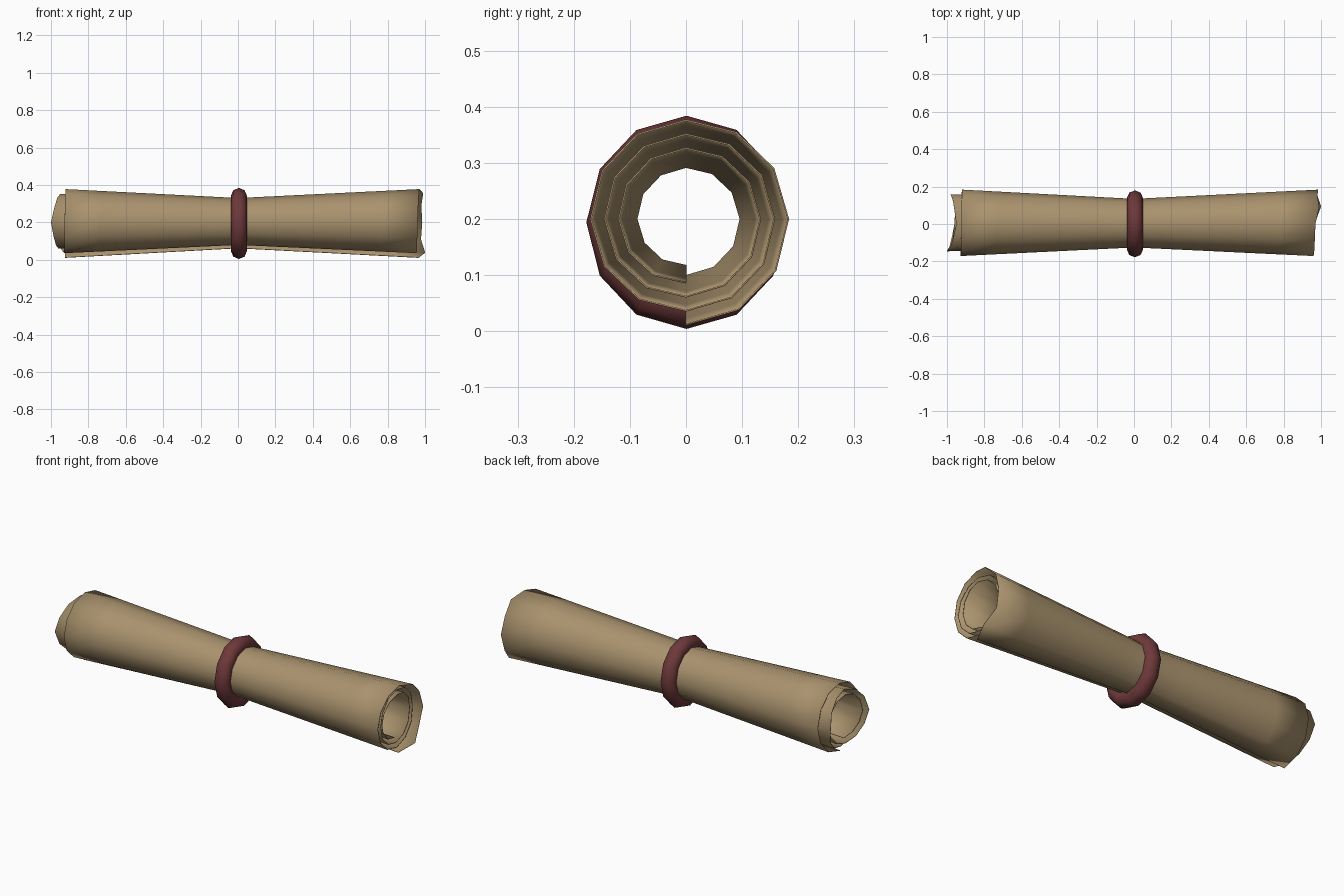
import bpy, bmesh, math

if "Cube" in bpy.data.objects:
    bpy.data.objects.remove(bpy.data.objects["Cube"])


def material(name, rgb):
    m = bpy.data.materials.new(name)
    m.diffuse_color = (*rgb, 1)
    m.use_nodes = True
    m.node_tree.nodes["Principled BSDF"].inputs["Base Color"].default_value = m.diffuse_color
    return m


def lerp_list(vals, u):
    f = u * (len(vals) - 1)
    i = min(int(f), len(vals) - 2)
    return vals[i] + (vals[i + 1] - vals[i]) * (f - i)


def smooth(ob, angle):
    bpy.ops.object.select_all(action='DESELECT')
    ob.select_set(True)
    bpy.context.view_layer.objects.active = ob
    bpy.ops.object.shade_smooth_by_angle(angle=math.radians(angle))


parchment = material("parchment", (0.40, 0.29, 0.155))
dark_red = material("dark_red", (0.155, 0.04, 0.042))

# Rolled sheet: three-turn spiral, pinched at the middle, ragged ends
TURNS, SIDES, ROWS = 3, 12, 5
left_edge = [.95, .98, .96, .95, .96, 1.0, .95, .98, .93, .927, .922, .92, .925]
right_edge = [.94, .95, .96, .94, .95, .96, .955, .94, .955, .96, .97, .985, .965]
bm = bmesh.new()
cols = []
n = TURNS * SIDES
for i in range(n + 1):
    t = i / SIDES
    a = -math.pi / 2 - t * math.tau
    xl, xr = -lerp_list(left_edge, i / n), lerp_list(right_edge, i / n)
    if i == n - 1:
        xr = 1.0            # small curled corner near the outer seam
    if i == n - 5:
        xr = 0.99
    col = []
    for j in range(-ROWS, ROWS + 1):
        k = abs(j) / ROWS
        x = (xr if j > 0 else -xl) * j / ROWS if j > 0 else xl * k
        r = (0.085 + 0.018 * t) * (1 - k) + (0.115 + 0.025 * t) * k
        col.append(bm.verts.new((x, r * math.cos(a), 0.2 + r * math.sin(a))))
    cols.append(col)
for c, d in zip(cols, cols[1:]):
    for j in range(2 * ROWS):
        bm.faces.new((c[j], c[j + 1], d[j + 1], d[j]))
bmesh.ops.recalc_face_normals(bm, faces=bm.faces)
# make the outermost turn face outward
bm.faces.ensure_lookup_table()
f = bm.faces[-1]
c = f.calc_center_median()
if f.normal.y * c.y + f.normal.z * (c.z - 0.2) < 0:
    bmesh.ops.reverse_faces(bm, faces=bm.faces)
me = bpy.data.meshes.new("rolled_sheet")
bm.to_mesh(me)
bm.free()
sheet = bpy.data.objects.new("rolled_sheet", me)
bpy.context.collection.objects.link(sheet)
me.materials.append(parchment)
smooth(sheet, 40)
solid = sheet.modifiers.new("thickness", 'SOLIDIFY')
solid.thickness = 0.003
solid.offset = -1

# Tie ring around the waist
bpy.ops.mesh.primitive_torus_add(major_segments=12, minor_segments=8,
                                 major_radius=0.147, minor_radius=0.043,
                                 location=(0.005, 0.001, 0.194),
                                 rotation=(0, math.pi / 2, 0))
ring = bpy.context.object
ring.name = "tie_ring"
ring.scale = (1, 0.94, 1)
ring.data.materials.append(dark_red)
smooth(ring, 60)
